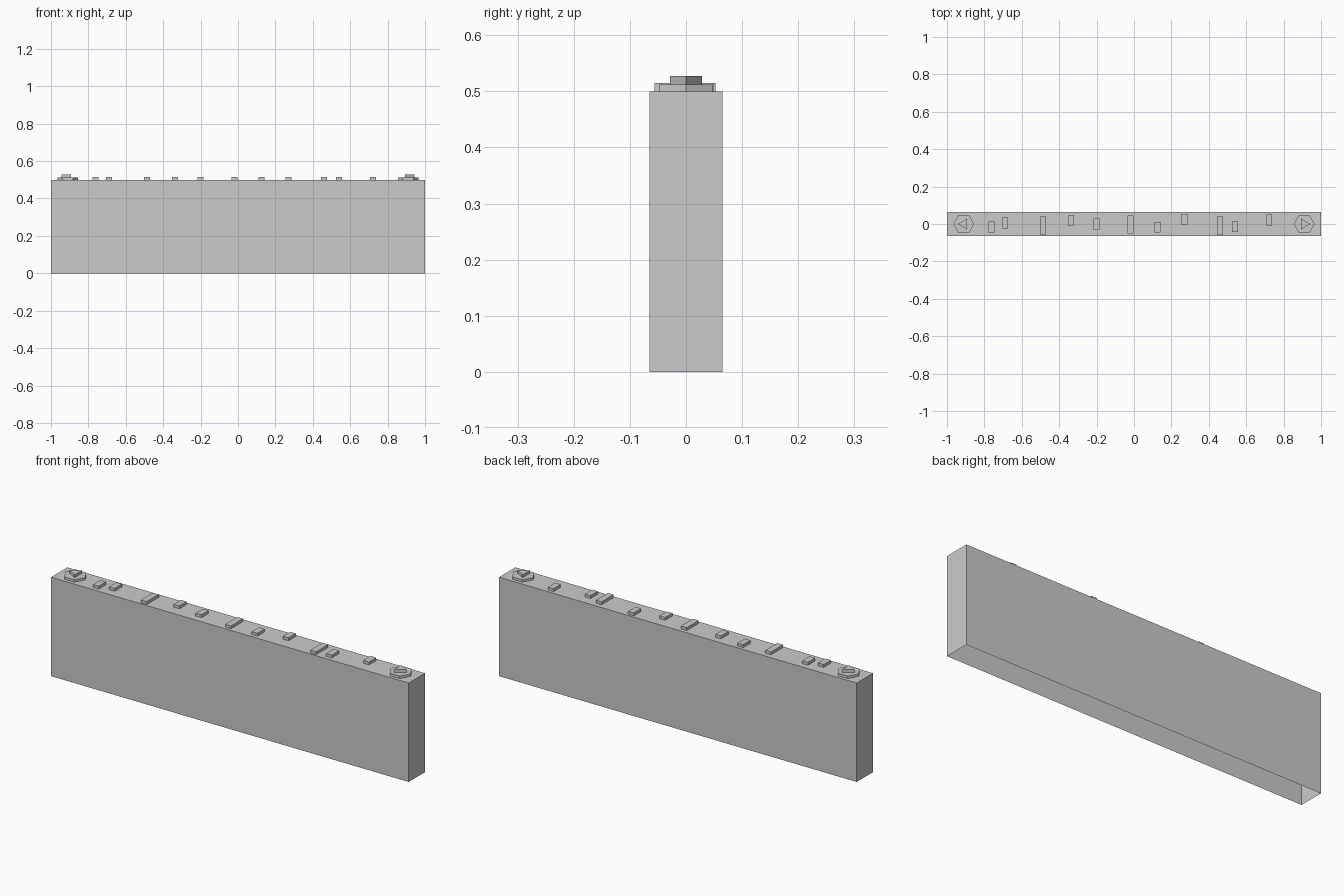
import bpy, bmesh, math

if "Cube" in bpy.data.objects:
    bpy.data.objects.remove(bpy.data.objects["Cube"])

TOP = 0.5


def prism(name, outline, z0, z1, open_bottom=False):
    """Extrude a flat outline straight up from z0 to z1."""
    bm = bmesh.new()
    low = [bm.verts.new((x, y, z0)) for x, y in outline]
    high = [bm.verts.new((x, y, z1)) for x, y in outline]
    n = len(outline)
    bm.faces.new(high)
    if not open_bottom:
        bm.faces.new(low[::-1])
    for i in range(n):
        j = (i + 1) % n
        bm.faces.new((low[i], low[j], high[j], high[i]))
    mesh = bpy.data.meshes.new(name)
    bm.to_mesh(mesh)
    bm.free()
    obj = bpy.data.objects.new(name, mesh)
    bpy.context.collection.objects.link(obj)
    return obj


def rect(x0, x1, y0, y1):
    return [(x0, y0), (x1, y0), (x1, y1), (x0, y1)]


def polygon(cx, radius, sides, start):
    angles = [start + 2 * math.pi * i / sides for i in range(sides)]
    return [(cx + radius * math.cos(a), radius * math.sin(a)) for a in angles]


# Wall slab, hollow and open underneath
prism("wall_body", rect(-1, 1, -0.065, 0.065), 0, TOP, open_bottom=True)

# Hexagonal end plates, each with a triangle pointing outward
for side, sign, start in (("left", -1, math.pi), ("right", 1, 0)):
    cx = 0.91 * sign
    prism(f"hex_plate_{side}", polygon(cx, 0.0555, 6, 0), TOP, 0.512)
    prism(f"arrow_{side}", polygon(cx, 0.033, 3, start), 0.512, 0.527)

# Raised studs scattered along the top: centre x, centre y, length in y
SHORT, LONG = 0.058, 0.096
studs = [
    (-0.763, -0.016, SHORT), (-0.69, 0.006, SHORT), (-0.487, -0.008, LONG),
    (-0.338, 0.02, SHORT), (-0.20, 0.0, SHORT), (-0.02, -0.002, LONG),
    (0.125, -0.017, SHORT), (0.27, 0.024, SHORT), (0.46, -0.008, LONG),
    (0.54, -0.015, SHORT), (0.722, 0.021, SHORT),
]
for i, (x, y, length) in enumerate(studs, 1):
    outline = rect(x - 0.016, x + 0.016, y - length / 2, y + length / 2)
    prism(f"top_stud_{i}", outline, TOP, 0.5145)
